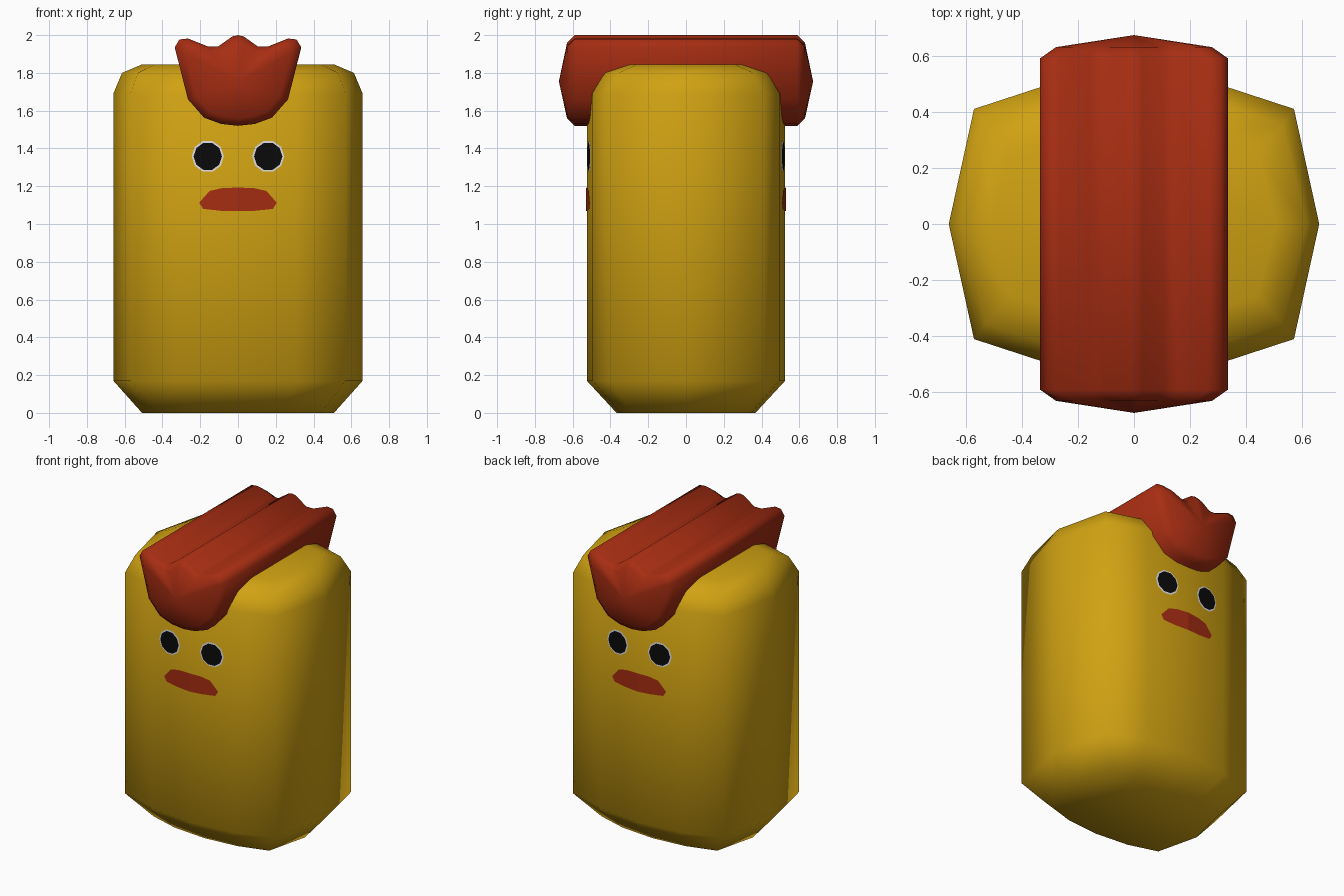
import bpy, bmesh, math

cube = bpy.data.objects.get("Cube")
if cube:
    bpy.data.objects.remove(cube, do_unlink=True)


def material(name, rgb):
    m = bpy.data.materials.new(name)
    m.use_nodes = True
    m.diffuse_color = (*rgb, 1)
    m.node_tree.nodes["Principled BSDF"].inputs["Base Color"].default_value = (*rgb, 1)
    return m


mustard = material("mustard yellow", (0.63, 0.36, 0.006))
red = material("sausage red", (0.38, 0.026, 0.006))
black = material("eye black", (0.003, 0.003, 0.003))
white = material("eye white", (0.75, 0.75, 0.8))


def finish(bm, name, mat, smooth=False):
    bmesh.ops.recalc_face_normals(bm, faces=bm.faces)
    mesh = bpy.data.meshes.new(name)
    bm.to_mesh(mesh)
    bm.free()
    mesh.materials.append(mat)
    for p in mesh.polygons:
        p.use_smooth = smooth
    ob = bpy.data.objects.new(name, mesh)
    bpy.context.collection.objects.link(ob)
    return ob


def loft(name, rings, mat):
    """Skin closed rings; a single-point ring closes the end as a fan."""
    bm = bmesh.new()
    loops = [[bm.verts.new(p) for p in r] for r in rings]
    for a, b in zip(loops, loops[1:]):
        n = max(len(a), len(b))
        for i in range(n):
            j = (i + 1) % n
            if len(a) == 1:
                bm.faces.new((a[0], b[i], b[j]))
            elif len(b) == 1:
                bm.faces.new((a[i], a[j], b[0]))
            else:
                bm.faces.new((a[i], a[j], b[j], b[i]))
    for end in (loops[0], loops[-1]):
        if len(end) > 2:
            bm.faces.new(end)
    return finish(bm, name, mat, True)


def mirrored(half):
    """Close a right-hand outline whose first and last points lie on x = 0."""
    return half + [(-x, z) for x, z in reversed(half[1:-1])]


# Body: faceted oval column with bevelled ends
half = [(0, -0.525), (0.31, -0.495), (0.57, -0.41), (0.66, 0),
        (0.57, 0.41), (0.31, 0.495), (0, 0.525)]
oval = mirrored(half)
levels = [(0, 0.77, 0.7), (0.17, 1, 1), (1.69, 1, 1),
          (1.80, 0.93, 0.87), (1.845, 0.77, 0.63)]
loft("bun_body", [[(x * sx, y * sy, z) for x, y in oval] for z, sx, sy in levels], mustard)

# Sausage: grooved section lying front to back, with blunt pointed ends
section = mirrored([(0, 1.52), (0.09, 1.53), (0.18, 1.563), (0.265, 1.66),
                    (0.335, 1.935), (0.31, 1.977), (0.265, 1.982), (0.16, 1.94),
                    (0.105, 1.94), (0.03, 1.993), (0, 2.0)])
mid = 1.755


def slice_at(y, s):
    return [(x * s, y, mid + (z - mid) * s) for x, z in section]


tip = 0.673
loft("sausage", [[(0, -tip, mid)], slice_at(-0.63, 0.83), slice_at(-0.59, 1),
                 slice_at(0.59, 1), slice_at(0.63, 0.83), [(0, tip, mid)]], red)


# Faces: thin decals following the body wall, one on each broad side
def decal(name, outlines, side, lift, mat):
    bm = bmesh.new()
    for pts in outlines:
        bm.faces.new([bm.verts.new((x, side * (0.525 - 0.0968 * abs(x) + lift), z))
                      for x, z in pts])
    ob = finish(bm, name, mat)
    # Turn every face outward
    for p in ob.data.polygons:
        if p.normal.y * side < 0:
            p.flip()
    return ob


def disc(cx, cz, r, n=10):
    return [(cx + r * math.cos(math.tau * i / n), cz + r * math.sin(math.tau * i / n))
            for i in range(n)]


lips = [(0, 1.193), (0.085, 1.19), (0.15, 1.175), (0.205, 1.113),
        (0.185, 1.08), (0.09, 1.07), (0, 1.068)]
for label, side in (("front", -1), ("back", 1)):
    for hand, sx in (("left", 1), ("right", -1)):
        decal(f"{label}_{hand}_eye_rim", [disc(sx * 0.16, 1.358, 0.085)], side, 0.003, white)
        decal(f"{label}_{hand}_eye", [disc(sx * 0.16, 1.358, 0.075)], side, 0.006, black)
    decal(f"{label}_mouth", [lips, [(-x, z) for x, z in lips]], side, 0.004, red)
